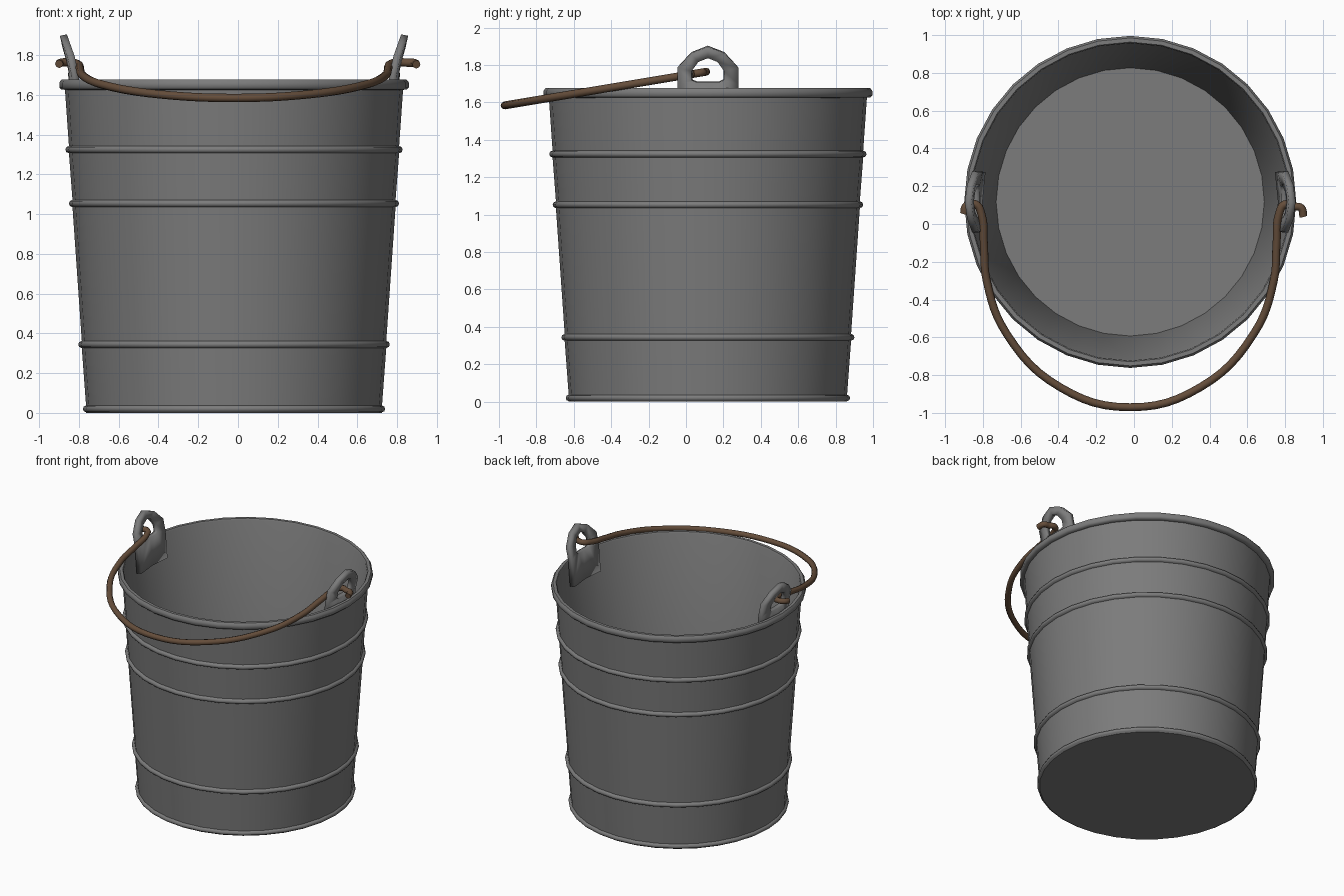
import bpy, bmesh, math
from mathutils import Matrix, Vector

cube = bpy.data.objects.get("Cube")
if cube:
    bpy.data.objects.remove(cube)

CENTRE = Vector((-0.02, 0.117, 0))   # axis of the bucket
SEGMENTS = 32


def material(name, rgb):
    m = bpy.data.materials.new(name)
    m.use_nodes = True
    m.diffuse_color = (*rgb, 1)
    m.node_tree.nodes["Principled BSDF"].inputs["Base Color"].default_value = (*rgb, 1)
    return m


steel = material("grey_steel", (0.2, 0.2, 0.2))
rust = material("brown_wire", (0.13, 0.075, 0.043))


def add_object(name, mesh, mat, angle):
    mesh.materials.clear()
    mesh.materials.append(mat)
    ob = bpy.data.objects.new(name, mesh)
    bpy.context.collection.objects.link(ob)
    bpy.ops.object.select_all(action="DESELECT")
    ob.select_set(True)
    bpy.context.view_layer.objects.active = ob
    bpy.ops.object.shade_smooth_by_angle(angle=math.radians(angle))
    return ob


def wall(z):
    """Outer radius of the tapered wall."""
    return 0.743 + 0.066 * z


def bead(z, bulge, half):
    """Rounded raised band around the wall."""
    angles = [math.radians(a) for a in (-90, -45, 0, 45, 90)]
    return [(wall(z) + bulge * math.cos(a), z + half * math.sin(a)) for a in angles]


# Bucket body: one lathed profile with beads, rolled rim and inner wall
profile = [(0, 0), (wall(0), 0)] + bead(0.02, 0.016, 0.017)
for z in (0.344, 1.053, 1.324):
    profile += bead(z, 0.018, 0.018)
profile += [(wall(1.625), 1.625), (0.868, 1.626), (0.879, 1.637), (0.879, 1.662),
            (0.868, 1.676), (0.846, 1.676), (0.84, 1.665), (0.71, 0.04), (0, 0.04)]

bm = bmesh.new()
verts = [bm.verts.new((r, 0, z)) for r, z in profile]
edges = [bm.edges.new(pair) for pair in zip(verts, verts[1:])]
bmesh.ops.spin(bm, geom=verts + edges, axis=(0, 0, 1), cent=(0, 0, 0),
               angle=math.tau, steps=SEGMENTS)
bmesh.ops.remove_doubles(bm, verts=bm.verts, dist=0.0005)
bmesh.ops.recalc_face_normals(bm, faces=bm.faces)
bm.transform(Matrix.Translation(CENTRE))
mesh = bpy.data.meshes.new("bucket_body")
bm.to_mesh(mesh)
bm.free()
add_object("bucket_body", mesh, steel, 50)


# Handle lugs: arched plates with a hole, bent to follow the wall
def mirrored(half):
    return half + [(-y, z) for y, z in half[-2:0:-1]]


def lug_point(side, y, z):
    r = 0.80 + 0.075 * (z - 1.5) + 0.14 * max(0, z - 1.7)
    return CENTRE + Vector((side * math.sqrt(r * r - y * y), y, z))


outer = mirrored([(0, 1.5), (0.16, 1.5), (0.16, 1.7), (0.16, 1.79), (0.09, 1.865), (0, 1.9)])
hole = mirrored([(0, 1.71), (0.06, 1.71), (0.085, 1.72), (0.085, 1.77), (0.05, 1.82), (0, 1.84)])
for name, side in (("left_lug", 1), ("right_lug", -1)):
    bm = bmesh.new()
    rings = [[bm.verts.new(lug_point(side, y, z)) for y, z in ring] for ring in (outer, hole)]
    for i in range(len(outer)):
        a, b = rings
        bm.faces.new((a[i - 1], a[i], b[i], b[i - 1]))
    bmesh.ops.recalc_face_normals(bm, faces=bm.faces)
    mesh = bpy.data.meshes.new(name)
    bm.to_mesh(mesh)
    bm.free()
    lug = add_object(name, mesh, steel, 30)
    solid = lug.modifiers.new("thickness", "SOLIDIFY")
    solid.thickness = 0.036
    solid.offset = 0

# Wire handle: a tilted bail with a hook through each lug
side_path = [(0.87, 0.093), (0.82, 0.105), (0.787, 0.05), (0.775, -0.1), (0.76, -0.3),
             (0.655, -0.58), (0.37, -0.865)]
path = ([(-0.88, 0.055)] + [(-x, y) for x, y in side_path] + [(0, -0.97)]
        + side_path[::-1] + [(0.905, 0.085), (0.917, 0.04)])
curve = bpy.data.curves.new("handle_path", "CURVE")
curve.dimensions = "3D"
curve.bevel_depth = 0.021
curve.bevel_resolution = 2
curve.resolution_u = 6
curve.use_fill_caps = True
spline = curve.splines.new("BEZIER")
spline.bezier_points.add(len(path) - 1)
for p, (x, y) in zip(spline.bezier_points, path):
    p.co = (x + CENTRE.x, y, 1.746 + 0.167 * y)
    p.handle_left_type = p.handle_right_type = "AUTO"
helper = bpy.data.objects.new("handle_path", curve)
bpy.context.collection.objects.link(helper)
bpy.context.view_layer.update()
mesh = bpy.data.meshes.new_from_object(
    helper.evaluated_get(bpy.context.evaluated_depsgraph_get()))
bpy.data.objects.remove(helper)
add_object("wire_handle", mesh, rust, 50)
